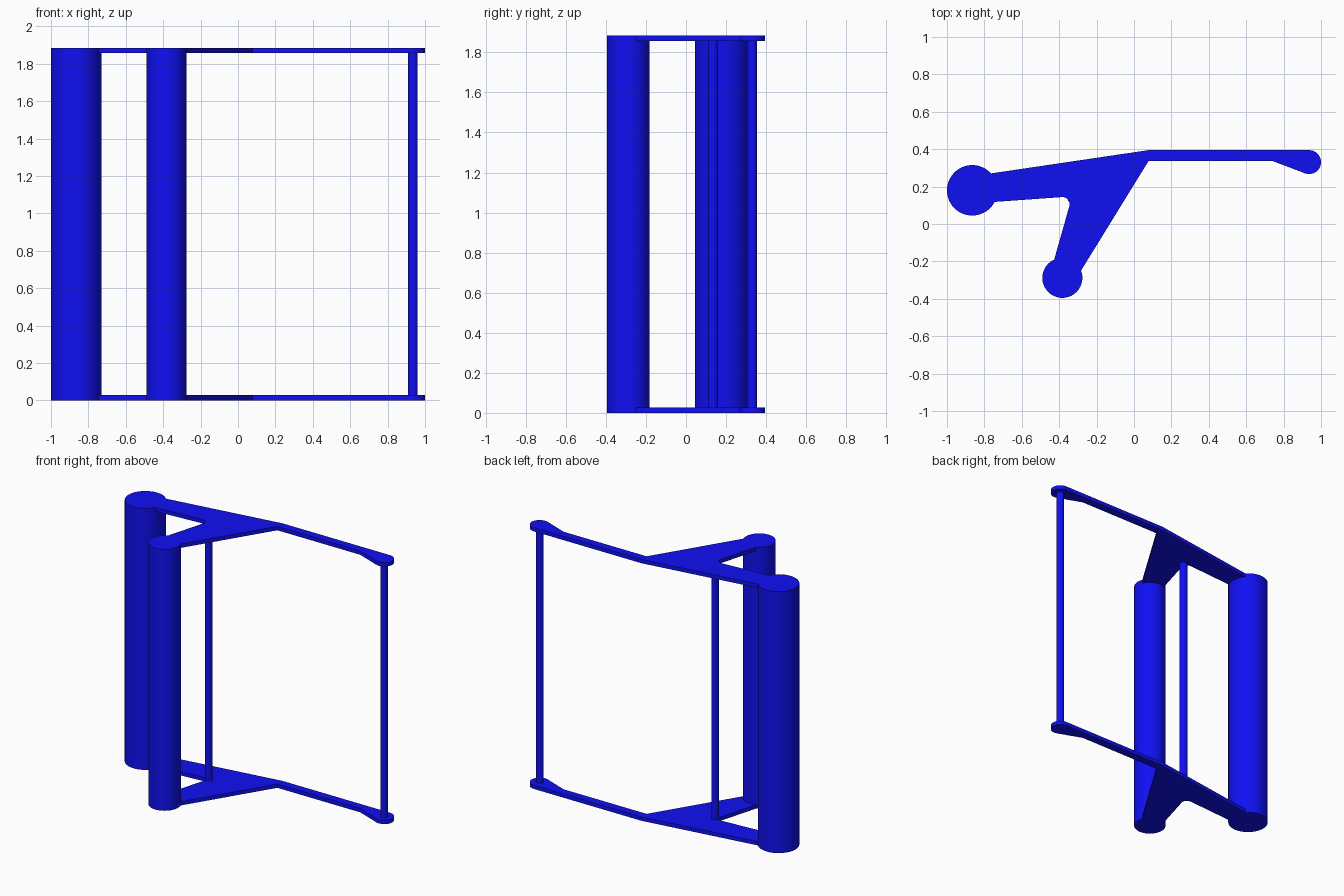
import bpy, bmesh
from math import cos, sin, radians

if "Cube" in bpy.data.objects:
    bpy.data.objects.remove(bpy.data.objects["Cube"])

H, T = 1.885, 0.028          # total height, plate thickness
BIG = (-0.865, 0.18, 0.135)  # post x, y, radius
SMALL = (-0.383, -0.288, 0.107)

blue = bpy.data.materials.new("blue")
blue.diffuse_color = (0.005, 0.005, 0.9, 1)
blue.use_nodes = True
blue.node_tree.nodes["Principled BSDF"].inputs["Base Color"].default_value = blue.diffuse_color


def arc(circle, a0, a1, n, scale=1.0):
    x, y, r = circle
    angles = [radians(a0 + (a1 - a0) * i / n) for i in range(n + 1)]
    return [(x + r * scale * cos(a), y + r * scale * sin(a)) for a in angles]


def prism(name, outline, z0, z1):
    """Extrude a counter-clockwise outline from z0 up to z1."""
    bm = bmesh.new()
    face = bm.faces.new([bm.verts.new((x, y, z0)) for x, y in outline])
    new = bmesh.ops.extrude_face_region(bm, geom=[face], use_keep_orig=True)["geom"]
    bmesh.ops.translate(bm, vec=(0, 0, z1 - z0),
                        verts=[g for g in new if isinstance(g, bmesh.types.BMVert)])
    bmesh.ops.recalc_face_normals(bm, faces=bm.faces)
    mesh = bpy.data.meshes.new(name)
    bm.to_mesh(mesh)
    bm.free()
    mesh.materials.append(blue)
    obj = bpy.data.objects.new(name, mesh)
    bpy.context.collection.objects.link(obj)
    bpy.ops.object.select_all(action='DESELECT')
    obj.select_set(True)
    bpy.context.view_layer.objects.active = obj
    bpy.ops.object.shade_smooth_by_angle(angle=radians(30))
    return obj


def post(name, circle, z0, z1, sides):
    prism(name, arc(circle, 0, 360 - 360 / sides, sides - 1), z0, z1)


# Forked plate outline: seats against both posts, rounded notch, arm with round tip
plate = (
    arc(BIG, 42.5, -27.7, 8, 0.99)
    + arc((-0.381, 0.107, 0.037), 94, -17, 8)
    + arc(SMALL, 114.7, 20.7, 10, 0.99)
    + [(0.078, 0.337), (0.74, 0.337)]
    + arc((0.936, 0.331, 0.064), -110, 90, 20)
    + [(0.078, 0.395)]
)
prism("bottom_plate", plate, 0, T)
prism("top_plate", plate, H - T, H)

# Two full-height posts
post("large_post", BIG, 0, H, 64)
post("small_post", SMALL, 0, H, 64)

# Thin rods between the plates
post("tip_rod", (0.935, 0.33, 0.025), T, H - T, 32)
post("notch_rod", (-0.328, 0.135, 0.026), T, H - T, 32)
